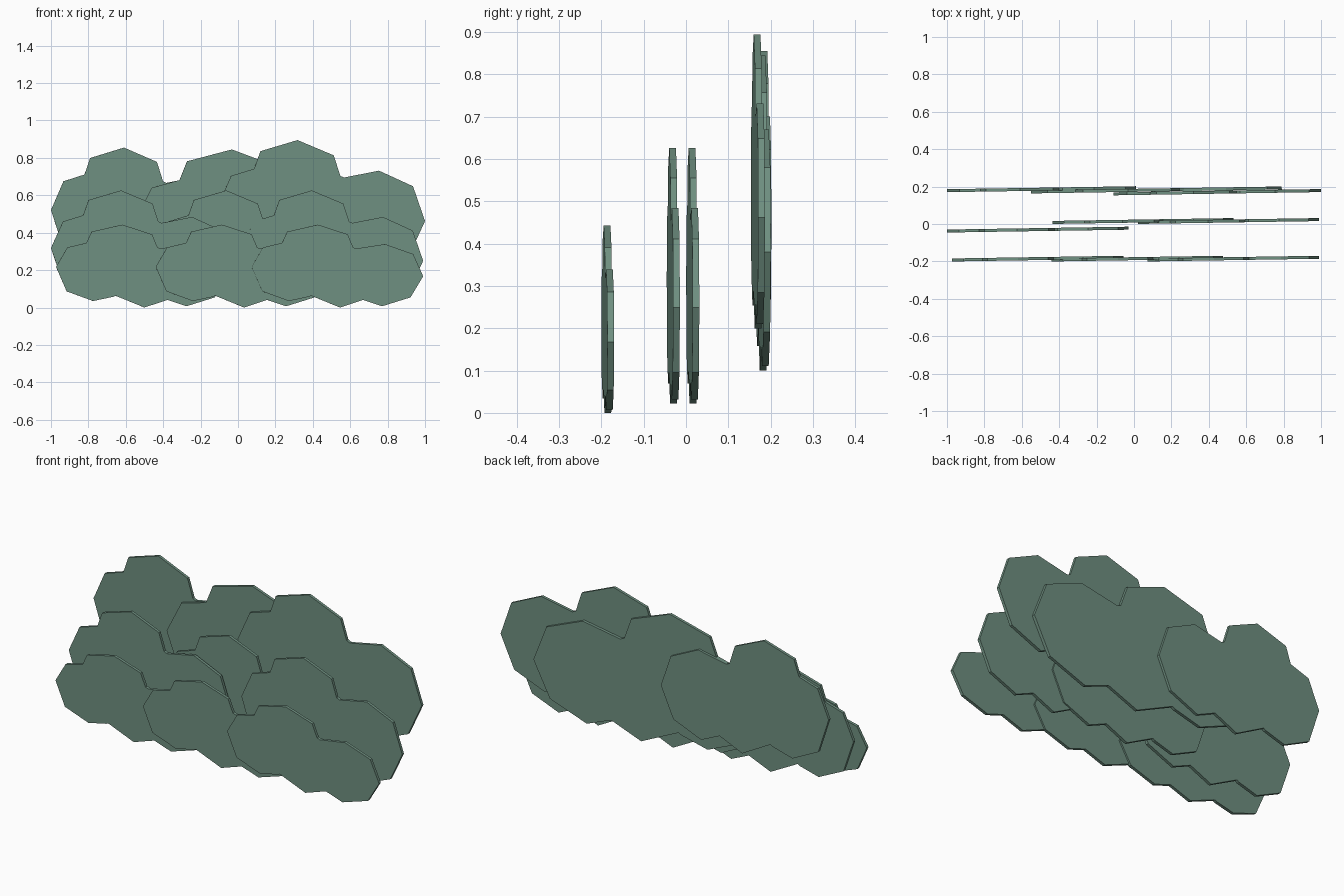
import bpy, bmesh, math

if "Cube" in bpy.data.objects:
    bpy.data.objects.remove(bpy.data.objects["Cube"])

# Lumpy bush outline in a unit square (x, z)
PROFILE = [(0, .49), (.066, .725), (.177, .78), (.207, .915), (.386, 1), (.56, .883),
           (.592, .725), (.61, .712), (.778, .765), (.942, .645), (1, .377), (.926, .122),
           (.76, .015), (.65, .092), (.515, 0), (.347, .142), (.335, .13), (.216, .078),
           (.062, .195)]
THICK = 0.016
TILT = math.radians(0.9)

leaf = bpy.data.materials.new("leaf_green")
leaf.diffuse_color = (0.16, 0.28, 0.22, 1)
leaf.use_nodes = True
leaf.node_tree.nodes["Principled BSDF"].inputs["Base Color"].default_value = leaf.diffuse_color


def bush(name, x0, x1, z0, z1, y):
    """Flat extruded bush cut-out, turned very slightly about z."""
    w, h = x1 - x0, z1 - z0
    bm = bmesh.new()
    face = bm.faces.new([bm.verts.new(((u - .5) * w, -THICK / 2, v * h)) for u, v in PROFILE])
    ext = bmesh.ops.extrude_face_region(bm, geom=[face], use_keep_orig=True)
    moved = [g for g in ext["geom"] if isinstance(g, bmesh.types.BMVert)]
    bmesh.ops.translate(bm, verts=moved, vec=(0, THICK, 0))
    bmesh.ops.recalc_face_normals(bm, faces=bm.faces)
    mesh = bpy.data.meshes.new(name)
    bm.to_mesh(mesh)
    bm.free()
    mesh.materials.append(leaf)
    ob = bpy.data.objects.new(name, mesh)
    ob.location = ((x0 + x1) / 2, y, z0)
    ob.rotation_euler.z = TILT
    bpy.context.collection.objects.link(ob)


# Front row: three low bushes
for i, x in enumerate((-.973, -.44, .073)):
    bush(f"front_bush_{i + 1}", x, x + .917, 0, .443, -.185)

# Middle row: three taller bushes, the left one set forward
for i, (x, y) in enumerate(((-1, -.03), (-.437, .016), (.02, .016))):
    bush(f"middle_bush_{i + 1}", x, x + .97, .022, .626, y)

# Back row: three large bushes of different sizes
bush("back_bush_left", -1, .012, .2, .855, .186)
bush("back_bush_centre", -.55, .79, .1, .845, .182)
bush("back_bush_right", -.11, 1, .2, .895, .17)
